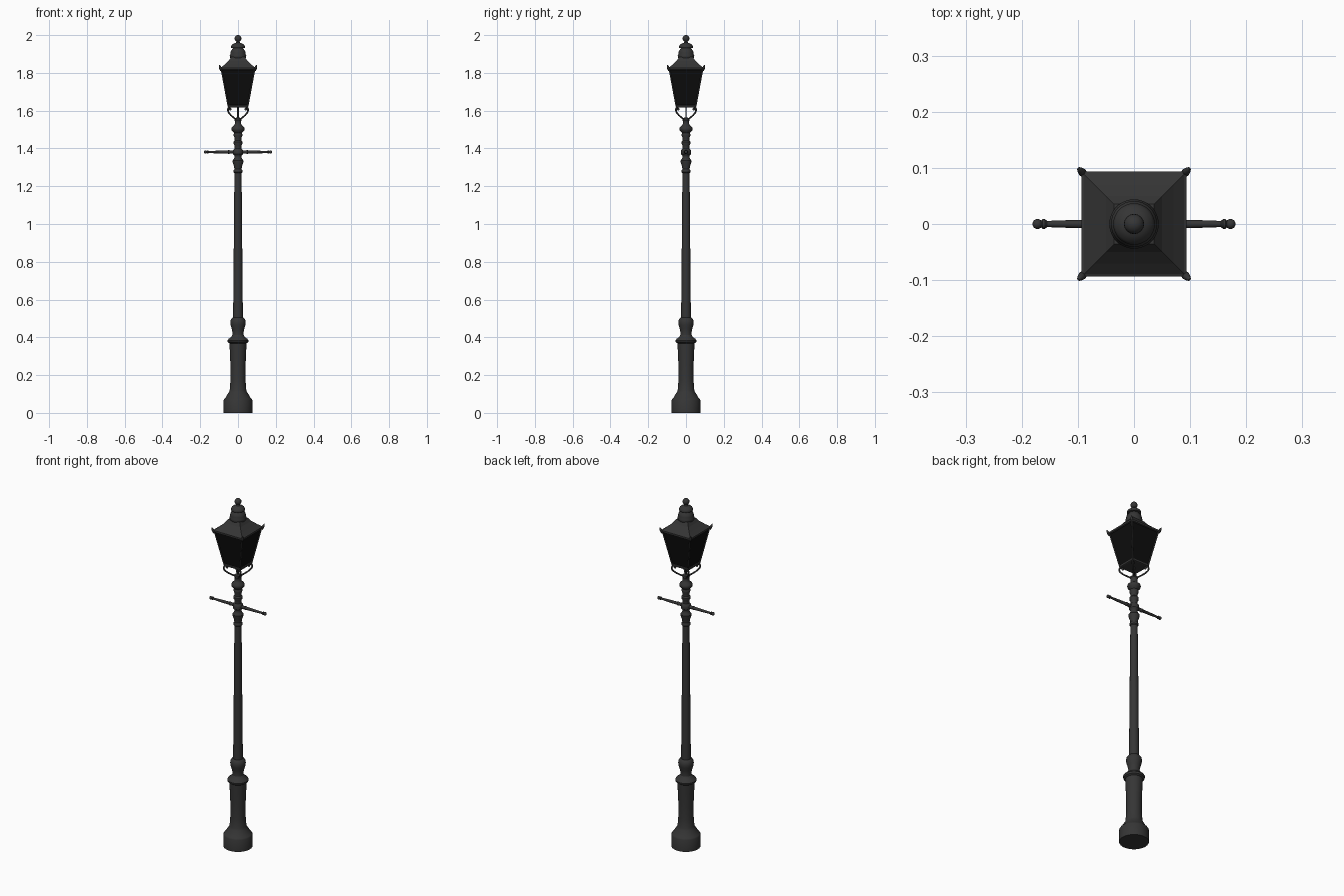
import bpy, bmesh, math
from mathutils import Vector

if "Cube" in bpy.data.objects:
    bpy.data.objects.remove(bpy.data.objects["Cube"])


def material(name, v):
    m = bpy.data.materials.new(name)
    m.diffuse_color = (v, v, v, 1)
    m.use_nodes = True
    m.node_tree.nodes["Principled BSDF"].inputs["Base Color"].default_value = m.diffuse_color
    return m


IRON = material("dark iron", 0.036)
GLASS = material("black glass", 0.004)


def finish(name, bm, mat=IRON, smooth=True):
    bmesh.ops.recalc_face_normals(bm, faces=bm.faces)
    me = bpy.data.meshes.new(name)
    bm.to_mesh(me)
    bm.free()
    me.materials.append(mat)
    ob = bpy.data.objects.new(name, me)
    bpy.context.collection.objects.link(ob)
    if smooth:
        bpy.ops.object.select_all(action='DESELECT')
        ob.select_set(True)
        bpy.context.view_layer.objects.active = ob
        bpy.ops.object.shade_smooth_by_angle(angle=math.radians(35))
    return ob


def stack(name, rings, sides=32, square=False, mat=IRON):
    """Stacked rings (size, z): round by radius, or square by half width."""
    bm = bmesh.new()
    n, k, off = (4, math.sqrt(2), math.pi / 4) if square else (sides, 1, 0)
    loops = []
    for r, z in rings:
        loops.append([bm.verts.new((r * k * math.cos(off + math.tau * i / n),
                                    r * k * math.sin(off + math.tau * i / n), z)) for i in range(n)])
    for a, b in zip(loops, loops[1:]):
        for i in range(n):
            bm.faces.new((a[i], a[(i + 1) % n], b[(i + 1) % n], b[i]))
    bm.faces.new(loops[0])
    bm.faces.new(loops[-1])
    return finish(name, bm, mat, not square)


def tube(name, pts, radius, bezier=False):
    cu = bpy.data.curves.new(name, 'CURVE')
    cu.dimensions = '3D'
    cu.bevel_depth = radius
    cu.bevel_resolution = 2
    cu.use_fill_caps = True
    cu.resolution_u = 6
    sp = cu.splines.new('BEZIER' if bezier else 'POLY')
    if bezier:
        sp.bezier_points.add(len(pts) - 1)
        for p, co in zip(sp.bezier_points, pts):
            p.co = co
            p.handle_left_type = p.handle_right_type = 'AUTO'
    else:
        sp.points.add(len(pts) - 1)
        for p, co in zip(sp.points, pts):
            p.co = (*co, 1)
    cu.materials.append(IRON)
    ob = bpy.data.objects.new(name, cu)
    bpy.context.collection.objects.link(ob)
    return ob


def ball(name, loc, r):
    bm = bmesh.new()
    bmesh.ops.create_uvsphere(bm, u_segments=16, v_segments=10, radius=r)
    bmesh.ops.translate(bm, verts=bm.verts, vec=loc)
    return finish(name, bm)


# Post: plinth, pedestal, shaft and upper collars
stack("pedestal", [(.076, 0), (.076, .068), (.072, .075), (.066, .08), (.056, .098), (.049, .108),
                   (.044, .12), (.040, .17), (.040, .25), (.043, .32), (.045, .368), (.054, .374),
                   (.056, .384), (.048, .394), (.036, .402), (.030, .412)])
stack("vase_collar", [(.030, .41), (.029, .425), (.033, .445), (.039, .465), (.041, .48),
                      (.038, .494), (.031, .503), (.027, .506)])
stack("shaft", [(.026, .50), (.023, .80), (.021, 1.08), (.0185, 1.275)], 16)
stack("upper_collars", [(.019, 1.27), (.023, 1.274), (.023, 1.284), (.019, 1.29), (.021, 1.305),
                        (.028, 1.325), (.029, 1.335), (.022, 1.345), (.018, 1.355), (.019, 1.362),
                        (.026, 1.370), (.027, 1.382), (.025, 1.392), (.018, 1.40), (.018, 1.415),
                        (.024, 1.425), (.024, 1.435), (.018, 1.442), (.018, 1.455), (.023, 1.468),
                        (.023, 1.476), (.020, 1.482), (.033, 1.495), (.035, 1.504), (.032, 1.513),
                        (.021, 1.522), (.017, 1.53), (.017, 1.545), (.020, 1.55), (.018, 1.56),
                        (.006, 1.564)])

# Ladder rest: two tapering arms with turned ends
for side, label in ((-1, "left"), (1, "right")):
    arm = stack("ladder_arm_" + label,
                [(.009, .01), (.009, .045), (.011, .05), (.008, .056), (.0075, .10), (.0055, .155),
                 (.009, .159), (.009, .163), (.005, .166)], 12)
    arm.rotation_euler = (0, side * math.pi / 2, 0)
    arm.location.z = 1.381
    ball("arm_knob_" + label, (side * .172, 0, 1.381), .009)

# Scrolled brackets under the lantern corners, with gas pipe
for i in range(4):
    a = math.pi / 4 + i * math.pi / 2
    prof = [(.012, 1.553), (.035, 1.565), (.062, 1.583), (.075, 1.602), (.068, 1.616), (.058, 1.608)]
    tube("scroll_bracket", [(r * math.cos(a), r * math.sin(a), z) for r, z in prof], .0045, True)
    ball("scroll_end", (.058 * math.cos(a), .058 * math.sin(a), 1.608), .007)
stack("gas_pipe", [(.004, 1.55), (.004, 1.63)], 10)

# Lantern: base, panes, frame bars
stack("lantern_floor", [(.050, 1.617), (.054, 1.619), (.054, 1.628), (.051, 1.630)], square=True)
stack("glass_panes", [(.050, 1.629), (.088, 1.822)], square=True, mat=GLASS)
for i in range(4):
    c, s = ((1, 1), (-1, 1), (-1, -1), (1, -1))[i]
    tube("corner_bar", [(c * .051, s * .051, 1.622), (c * .089, s * .089, 1.825)], .0038)
    # Upturned ears at the roof corners
    ear = stack("roof_ear", [(.006, -.012), (.0075, 0), (.006, .010), (.0035, .019), (.001, .022)], 10)
    ear.location = (c * .092, s * .092, 1.822)
    ear.rotation_euler = Vector((c * .35, s * .35, 1)).to_track_quat('Z', 'Y').to_euler()

# Roof: square hood, chimney domes and ball finial
stack("roof", [(.088, 1.815), (.094, 1.817), (.094, 1.827), (.089, 1.829), (.070, 1.845),
               (.050, 1.864), (.036, 1.884)], square=True)
stack("chimney", [(.036, 1.87), (.043, 1.882), (.044, 1.892), (.041, 1.898), (.041, 1.906), (.037, 1.918),
                  (.030, 1.926), (.027, 1.931), (.036, 1.933), (.037, 1.939), (.033, 1.948),
                  (.022, 1.956), (.010, 1.960), (.008, 1.97)])
ball("finial", (0, 0, 1.982), .018)
